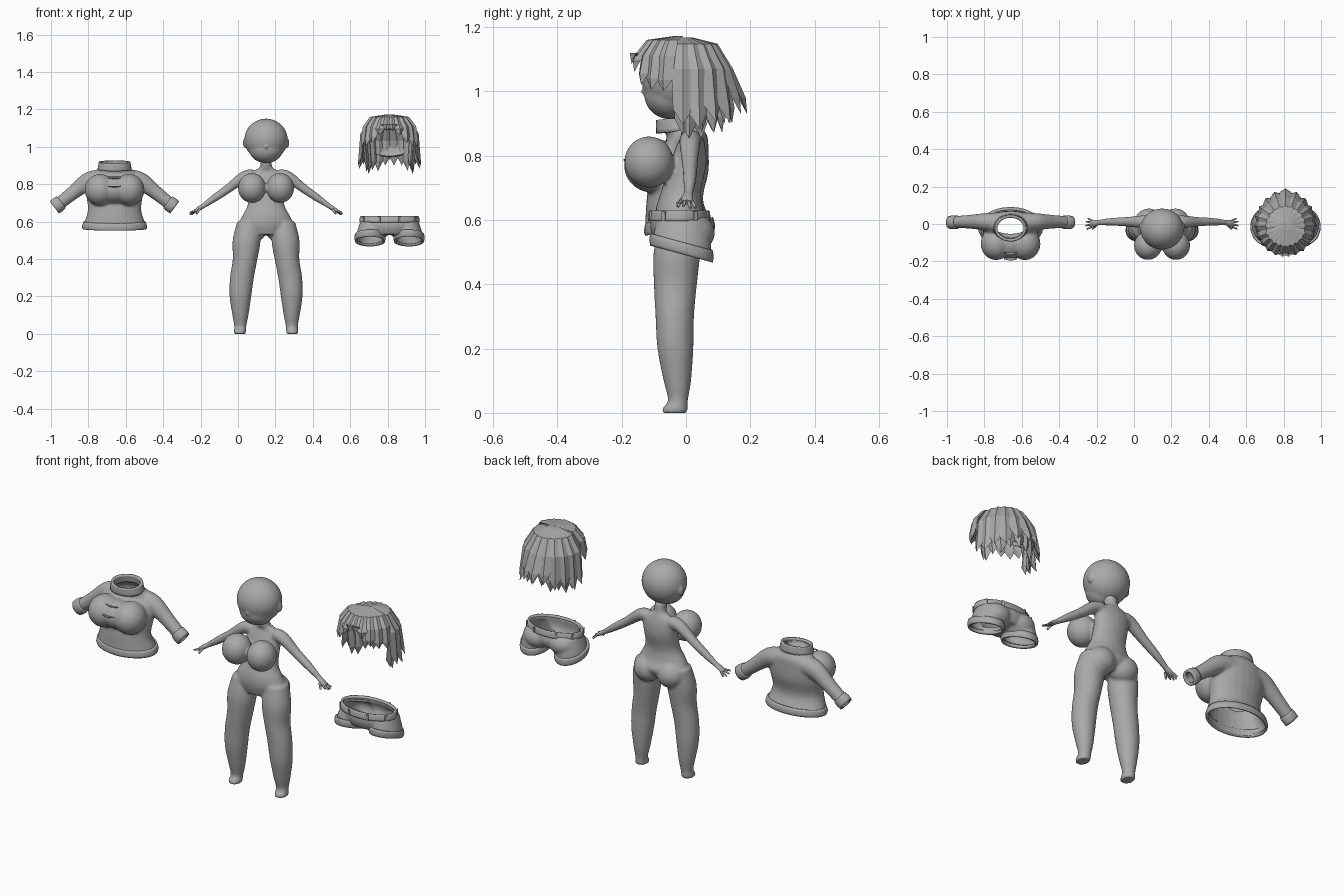
import bpy, bmesh, math
from mathutils import Vector, Matrix

cube = bpy.data.objects.get("Cube")
if cube:
    bpy.data.objects.remove(cube, do_unlink=True)

grey = bpy.data.materials.new("plain grey")
grey.use_nodes = True
grey.diffuse_color = (0.4, 0.4, 0.4, 1)
grey.node_tree.nodes["Principled BSDF"].inputs["Base Color"].default_value = (0.4, 0.4, 0.4, 1)

BODY_X, SHIRT_X, SHORTS_X, HAIR_X = 0.15, -0.66, 0.81, 0.81


def finish(name, bm, x, angle=50):
    """Turn a bmesh into a named object at its place in the row."""
    bmesh.ops.recalc_face_normals(bm, faces=bm.faces)
    mesh = bpy.data.meshes.new(name)
    bm.to_mesh(mesh)
    bm.free()
    obj = bpy.data.objects.new(name, mesh)
    bpy.context.collection.objects.link(obj)
    obj.location.x = x
    mesh.materials.append(grey)
    if angle:
        bpy.ops.object.select_all(action="DESELECT")
        obj.select_set(True)
        bpy.context.view_layer.objects.active = obj
        bpy.ops.object.shade_smooth_by_angle(angle=math.radians(angle))
    return obj


def ball(bm, centre, size, rot=None):
    mat = Matrix.Translation(centre) @ (rot or Matrix()) @ Matrix.Diagonal((*size, 1))
    bmesh.ops.create_uvsphere(bm, u_segments=28, v_segments=18, radius=1, matrix=mat)


def loft(bm, rings, sides=24, level=True, caps=True, steps=4):
    """Skin rings (x, y, z, radius_a, radius_b) joined by a smooth spline."""
    pts = [Vector(r) for r in rings]
    pts = [pts[0]] + pts + [pts[-1]]
    path = []
    for i in range(1, len(pts) - 2):
        a, b, c, d = pts[i - 1:i + 3]
        for k in range(steps):
            t = k / steps
            path.append(0.5 * (2 * b + (c - a) * t + (2 * a - 5 * b + 4 * c - d) * t * t
                               + (3 * b - a - 3 * c + d) * t ** 3))
    path.append(pts[-1])
    loops = []
    for i, p in enumerate(path):
        along = path[min(i + 1, len(path) - 1)].xyz - path[max(i - 1, 0)].xyz
        t = Vector((0, 0, 1)) if level else along.normalized()
        u = Vector((0, 1, 0)).cross(t).normalized()
        v = t.cross(u)
        loops.append([bm.verts.new(p.xyz + u * p[3] * math.cos(q) + v * p[4] * math.sin(q))
                      for q in (math.tau * j / sides for j in range(sides))])
    for a, b in zip(loops, loops[1:]):
        for j in range(sides):
            k = (j + 1) % sides
            bm.faces.new((a[j], a[k], b[k], b[j]))
    if caps:
        bm.faces.new(loops[0])
        bm.faces.new(loops[-1])


def fuse(bm, voxel=0.007, smooth=5):
    """Merge overlapping volumes into one smooth skin."""
    obj = finish("temporary", bm, 0, 0)
    remesh = obj.modifiers.new("merge", "REMESH")
    remesh.mode, remesh.voxel_size = "VOXEL", voxel
    relax = obj.modifiers.new("relax", "SMOOTH")
    relax.factor, relax.iterations = 0.5, smooth
    graph = bpy.context.evaluated_depsgraph_get()
    mesh = bpy.data.meshes.new_from_object(obj.evaluated_get(graph))
    out = bmesh.new()
    out.from_mesh(mesh)
    bpy.data.objects.remove(obj, do_unlink=True)
    bpy.data.meshes.remove(mesh)
    return out


def cut(bm, point, normal):
    geom = bm.verts[:] + bm.edges[:] + bm.faces[:]
    bmesh.ops.bisect_plane(bm, geom=geom, plane_co=point, plane_no=normal, clear_outer=True)


def thicken(obj, thickness):
    mod = obj.modifiers.new("cloth thickness", "SOLIDIFY")
    mod.thickness, mod.offset = thickness, -1


def band(name, rings, x, level=True, thickness=0.012, shear=0):
    """Open cloth strip such as a cuff, collar or waistband."""
    bm = bmesh.new()
    loft(bm, rings, 28, level, False, 2)
    for v in bm.verts:
        v.co.z += shear * v.co.y
    thicken(finish(name, bm, x), thickness)


# Body: torso, legs and arms fused together
bm = bmesh.new()
loft(bm, [(0, -.02, .53, .09, .06), (0, -.01, .58, .145, .085), (0, -.02, .63, .128, .075),
          (0, -.015, .69, .098, .062), (0, .005, .77, .095, .058), (0, .015, .83, .1, .045),
          (0, .018, .868, .075, .032), (0, .01, .89, .034, .032), (0, 0, .94, .032, .034)])
for s in (-1, 1):
    loft(bm, [(s * .14, -.036, 0, .032, .04), (s * .14, -.034, .014, .033, .04),
              (s * .138, -.025, .04, .032, .031), (s * .137, -.027, .1, .043, .043),
              (s * .137, -.033, .2, .058, .056), (s * .129, -.035, .3, .064, .06),
              (s * .112, -.033, .4, .066, .067), (s * .104, -.028, .5, .075, .073),
              (s * .095, -.015, .6, .06, .065)])
    loft(bm, [(s * .07, .015, .85, .032, .034), (s * .12, .012, .838, .031, .033),
              (s * .2, .012, .778, .024, .025), (s * .27, .012, .73, .021, .021),
              (s * .345, .008, .678, .013, .014), (s * .365, .005, .665, .014, .017)],
         16, False)
    ball(bm, (s * .075, -.115, .78), (.075, .077, .08))
    ball(bm, (s * .07, .015, .56), (.075, .068, .07))
finish("body", fuse(bm), BODY_X, 60)

# Hands with tapering fingers
for s, side in ((-1, "right"), (1, "left")):
    bm = bmesh.new()
    loft(bm, [(s * .335, .008, .685, .011, .013), (s * .36, .005, .669, .012, .018),
              (s * .382, .003, .655, .008, .019)], 10, False)
    for i, reach in enumerate((.03, .036, .037, .03)):
        y, fan = -.014 + i * .011, (i - 1.5) * .3
        end = Vector((s * .87, fan, -.5 + .2 * (1.5 - i))).normalized() * reach
        loft(bm, [(s * .376, y, .658, .006, .006), (s * .376 + end.x, y + end.y, .658 + end.z, .004, .004)],
             8, False, True, 2)
    loft(bm, [(s * .355, -.01, .668, .007, .007), (s * .372, -.026, .642, .005, .005)], 8, False, True, 2)
    finish(side + "_hand", bm, BODY_X, 60)

# Head: skull, rounded jaw, ears and a small nose
bm = bmesh.new()
ball(bm, (0, -.027, 1.038), (.116, .11, .113))
ball(bm, (0, -.048, .99), (.092, .082, .077))
for s in (-1, 1):
    ball(bm, (s * .112, -.012, 1.02), (.012, .018, .027))
ball(bm, (0, -.133, 1.0), (.007, .01, .008))
finish("head", fuse(bm, .006, 4), BODY_X, 60)

# Shirt: fused torso and sleeves, opened at hem, neck and wrists
bm = bmesh.new()
loft(bm, [(0, -.02, .53, .175, .11), (0, -.02, .58, .168, .107), (0, -.035, .66, .143, .088),
          (0, -.02, .75, .152, .09), (0, -.005, .82, .15, .075), (0, .004, .86, .12, .063),
          (0, -.015, .89, .084, .066), (0, -.02, .94, .08, .068)])
for s in (-1, 1):
    ball(bm, (s * .077, -.105, .77), (.083, .088, .085))
    loft(bm, [(s * .07, .012, .83, .05, .05), (s * .14, .012, .815, .049, .046),
              (s * .23, .012, .748, .037, .036), (s * .36, .008, .645, .032, .03)], 18, False)
ball(bm, (0, -.1, .77), (.1, .085, .075))
shirt = fuse(bm, .007, 6)
cut(shirt, (0, 0, .575), (0, 0, -1))
cut(shirt, (0, 0, .9), (0, 0, 1))
for s in (-1, 1):
    cut(shirt, (s * .315, 0, .68), (s * .79, 0, -.61))
thicken(finish("shirt", shirt, SHIRT_X, 60), .008)
band("shirt_collar", [(0, -.02, .88, .092, .073), (0, -.022, .905, .087, .072),
                      (0, -.023, .922, .084, .07)], SHIRT_X, thickness=.014, shear=.12)
band("shirt_hem", [(0, -.02, .562, .17, .107), (0, -.02, .575, .174, .111),
                   (0, -.021, .602, .166, .105)], SHIRT_X, shear=.08)
for s, side in ((-1, "right"), (1, "left")):
    band(side + "_shirt_cuff", [(s * .285, .01, .704, .039, .035), (s * .302, .009, .691, .042, .037),
                                (s * .322, .009, .676, .04, .035)], SHIRT_X, False)
# Two folds across the chest
bm = bmesh.new()
for z, y in ((.79, -.186), (.835, -.155)):
    loft(bm, [(-.035, y, z, .002, .003), (0, y - .003, z - .003, .004, .006),
              (.035, y, z, .002, .003)], 8, False)
finish("shirt_folds", bm, SHIRT_X)

# Shorts: fused hips and thighs, opened at waist and legs
bm = bmesh.new()
loft(bm, [(0, -.015, .53, .11, .08), (0, -.015, .57, .155, .096), (0, -.02, .62, .152, .088),
          (0, -.02, .68, .14, .08)])
for s in (-1, 1):
    loft(bm, [(s * .105, -.014, .43, .078, .094), (s * .103, -.014, .52, .077, .093),
              (s * .09, -.012, .6, .066, .08)])
    ball(bm, (s * .075, .02, .56), (.078, .07, .06))
shorts = fuse(bm, .007, 5)
slope = Vector((0, -.29, -.957))
cut(shorts, (0, -.012, .508), slope)
cut(shorts, (0, 0, .618), (0, 0, 1))
thicken(finish("shorts", shorts, SHORTS_X, 60), .008)
band("shorts_waistband", [(0, -.02, .597, .161, .098), (0, -.02, .613, .161, .096),
                          (0, -.02, .63, .156, .091)], SHORTS_X)
for s, side in ((-1, "right"), (1, "left")):
    band(side + "_shorts_cuff", [(s * .104, -.014, .49, .08, .097), (s * .104, -.014, .507, .084, .1),
                                 (s * .104, -.014, .528, .081, .097)], SHORTS_X, shear=-.27)
# Belt loops around the waistband
bm = bmesh.new()
for q in (30, 65, 115, 150, 210, 250, 290, 330):
    a = math.radians(q)
    spot = Matrix.Translation((.162 * math.cos(a), -.02 + .098 * math.sin(a), .612))
    bmesh.ops.create_cube(bm, size=1, matrix=spot @ Matrix.Rotation(a, 4, "Z")
                          @ Matrix.Diagonal((.006, .012, .03, 1)))
finish("belt_loops", bm, SHORTS_X, 0)

# Hair cap: hollow dome, cut higher at the face
bm = bmesh.new()
ball(bm, (0, -.005, 1.02), (.148, .142, .148))
cut(bm, (0, 0, 1.02), (0, -.5, -.8))
thicken(finish("hair_cap", bm, HAIR_X, 0), .012)


def strand(bm, degrees, half, profile):
    """Flat-faced lock from the crown to a point; angle 0 is the back."""
    a = math.radians(degrees)
    out = Vector((math.sin(a), math.cos(a), 0))
    side = Vector((math.cos(a), -math.sin(a), 0))
    rows = []
    for (r, z), w in zip(profile, (.22, .8, 1, .85)):
        mid = out * r + Vector((0, -.01, z))
        rows.append([bm.verts.new(mid + side * half * w * k + out * d)
                     for k, d in ((-1, -.008), (0, .008), (1, -.008), (0, -.016))])
    r, z = profile[-1]
    tip = bm.verts.new(out * r + Vector((0, -.01, z)))
    for j in range(4):
        k = (j + 1) % 4
        for p, q in zip(rows, rows[1:]):
            bm.faces.new((p[j], p[k], q[k], q[j]))
        bm.faces.new((rows[-1][j], rows[-1][k], tip))
    bm.faces.new(rows[0])


# Hair locks: long layers at back and sides, short fringe around the face
bm = bmesh.new()
for i in range(-5, 6):
    a = i * 18
    k = abs(math.sin(math.radians(a)))
    low = .93 - .05 * k + .015 * (i % 2)
    far = .2 - .03 * k
    strand(bm, a, .036, [(.02, 1.168), (.1, 1.148), (.148, 1.07), (far - .012, low + .05), (far, low)])
    strand(bm, a + 9 * (i < 5), .03, [(.02, 1.15), (.09, 1.13), (.138, 1.03),
                                      (far - .045, low + .02), (far - .045, low - .03)])
for s in (-1, 1):
    for a, low in ((112, 1.0), (128, 1.005), (144, 1.02), (160, 1.06), (174, 1.085)):
        strand(bm, s * a, .03, [(.02, 1.172), (.105, 1.16), (.145, 1.11), (.158, low + .035), (.16, low)])
finish("hair_locks", bm, HAIR_X, 0)
